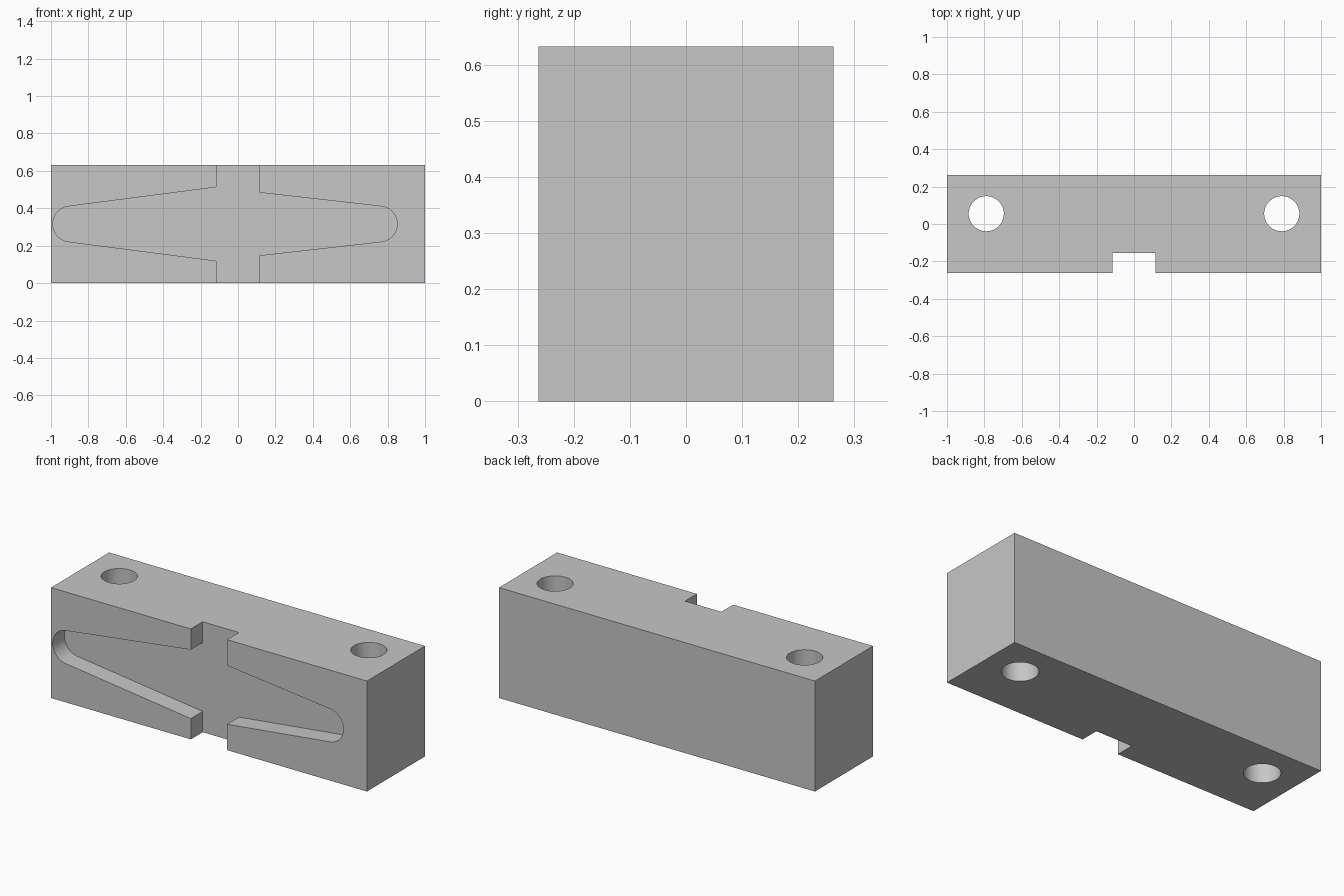
import bpy, bmesh
from math import atan2, cos, sin, pi, radians
from mathutils import Matrix

if "Cube" in bpy.data.objects:
    bpy.data.objects.remove(bpy.data.objects["Cube"], do_unlink=True)

HEIGHT, HALF_DEPTH = 0.632, 0.2625
MID = HEIGHT / 2
SLOT_X, FLOOR_Y = 0.115, -0.155

grey = bpy.data.materials.new("plain grey")
grey.use_nodes = True
grey.diffuse_color = (0.57, 0.57, 0.57, 1)
grey.node_tree.nodes["Principled BSDF"].inputs["Base Color"].default_value = (0.57, 0.57, 0.57, 1)


def make_object(name, bm):
    bmesh.ops.recalc_face_normals(bm, faces=bm.faces)
    mesh = bpy.data.meshes.new(name)
    bm.to_mesh(mesh)
    bm.free()
    mesh.materials.append(grey)
    obj = bpy.data.objects.new(name, mesh)
    bpy.context.collection.objects.link(obj)
    return obj


def rounded_arm(side, centre_x, radius, root_half):
    """Outline of one tapering arm, from the upper root around the tip to the lower root."""
    slope = atan2(root_half - radius, centre_x - SLOT_X)
    steps = 32
    arc = [pi / 2 - slope - (pi - 2 * slope) * i / steps for i in range(steps + 1)]
    tip = [(centre_x + radius * cos(a), radius * sin(a)) for a in arc]
    points = [(SLOT_X, root_half)] + tip + [(SLOT_X, -root_half)]
    return [(side * x, MID + z) for x, z in points]


# Solid block
bm = bmesh.new()
bmesh.ops.create_cube(bm, size=1)
bmesh.ops.transform(bm, verts=bm.verts, matrix=Matrix.Translation((0, 0, MID))
                    @ Matrix.Diagonal((2, 2 * HALF_DEPTH, HEIGHT, 1)))
block = make_object("block", bm)

# Front recess: upright slot with a rounded, tapering arm on each side
right_side = rounded_arm(-1, 0.895, 0.095, 0.197)
left_side = rounded_arm(1, 0.756, 0.095, 0.168)
top, bottom = HEIGHT + 0.1, -0.1
outline = ([(SLOT_X, top)] + left_side + [(SLOT_X, bottom), (-SLOT_X, bottom)]
           + right_side[::-1] + [(-SLOT_X, top)])
bm = bmesh.new()
face = bm.faces.new([bm.verts.new((x, -HALF_DEPTH - 0.1, z)) for x, z in outline])
grown = bmesh.ops.extrude_face_region(bm, geom=[face])
for v in grown["geom"]:
    if isinstance(v, bmesh.types.BMVert):
        v.co.y = FLOOR_Y
cutters = [make_object("recess_cutter", bm)]

# Bolt holes through the full height
for side, label in ((-1, "right"), (1, "left")):
    bm = bmesh.new()
    bmesh.ops.create_cone(bm, cap_ends=True, segments=64, radius1=0.094, radius2=0.094,
                          depth=HEIGHT + 0.2,
                          matrix=Matrix.Translation((side * 0.79, 0.055, MID)))
    cutters.append(make_object(label + "_hole_cutter", bm))

# Cut the block and remove the cutters
bpy.ops.object.select_all(action="DESELECT")
block.select_set(True)
bpy.context.view_layer.objects.active = block
for cutter in cutters:
    cutter.hide_render = True
    mod = block.modifiers.new(cutter.name, "BOOLEAN")
    mod.operation = "DIFFERENCE"
    mod.solver = "EXACT"
    mod.object = cutter
    bpy.ops.object.modifier_apply(modifier=mod.name)
    bpy.data.objects.remove(cutter, do_unlink=True)

bpy.ops.object.shade_smooth_by_angle(angle=radians(30))
